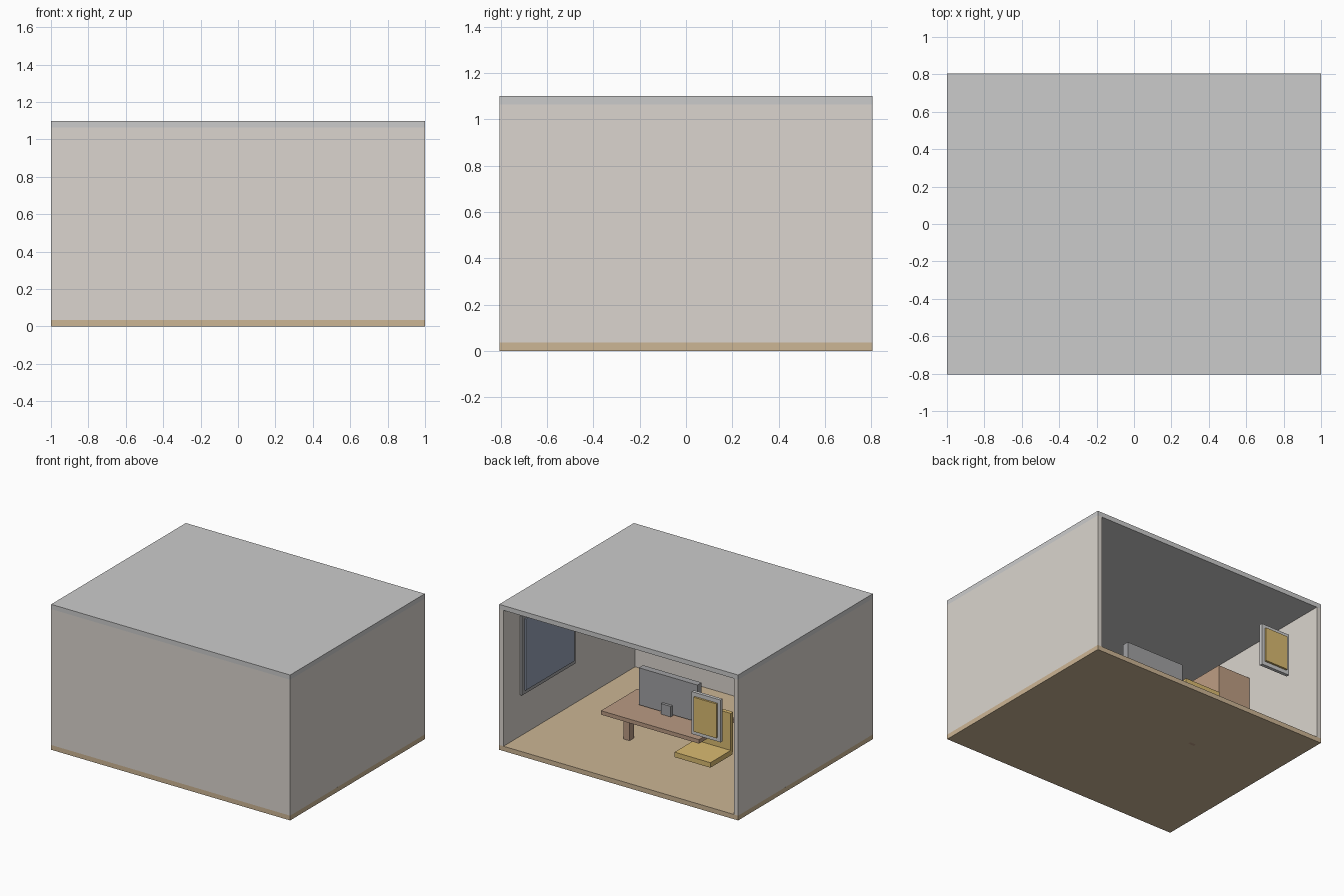
import bpy
import bmesh

if "Cube" in bpy.data.objects:
    bpy.data.objects.remove(bpy.data.objects["Cube"])


def material(name, rgb):
    # colours given as 0-255 display values, stored as linear
    m = bpy.data.materials.new(name)
    m.diffuse_color = [(c / 255) ** 2.2 for c in rgb] + [1]
    m.use_nodes = True
    m.node_tree.nodes["Principled BSDF"].inputs["Base Color"].default_value = m.diffuse_color
    return m


WALL = material("wall_paint", (218, 212, 205))
CEIL = material("ceiling_paint", (218, 218, 214))
FLOOR = material("floor_wood", (203, 180, 147))
WOOD = material("desk_wood", (184, 153, 130))
SHELF = material("cabinet_wood", (188, 156, 130))
YELLOW = material("yellow", (217, 186, 112))
GLASS = material("glass", (150, 160, 180))
GREY = material("grey", (160, 160, 162))
FRAME = material("frame", (205, 205, 203))


def box(name, x, y, z, mat):
    """Axis-aligned box from (min, max) ranges."""
    mesh = bpy.data.meshes.new(name)
    bm = bmesh.new()
    bmesh.ops.create_cube(bm, size=1)
    for v in bm.verts:
        v.co = [r[0] if c < 0 else r[1] for c, r in zip(v.co, (x, y, z))]
    bm.to_mesh(mesh)
    bm.free()
    mesh.materials.append(mat)
    ob = bpy.data.objects.new(name, mesh)
    bpy.context.collection.objects.link(ob)
    return ob


# Room shell, open at the back
W, D, H, T = 1.0, 0.805, 1.1, 0.036
box("floor", (-W, W), (-D, D), (0, T), FLOOR)
box("ceiling", (-W, W), (-D, D), (H - T, H), CEIL)
box("front_wall", (-W, W), (-D, -D + T), (T, H - T), WALL)
for side, name in ((-1, "left_wall"), (1, "right_wall")):
    box(name, sorted((side * W, side * (W - T))), (-D + T, D), (T, H - T), WALL)

# Window on the inside of the right wall
box("window_frame", (0.945, 0.97), (-0.03, 0.61), (0.35, 0.95), GREY)
box("window_glass", (0.935, 0.96), (0.0, 0.58), (0.38, 0.92), GLASS)

# Desk with one central leg at each end
box("desk_top", (-0.41, 0.41), (0.0, 0.43), (0.28, 0.31), WOOD)
for side, name in ((-1, "left_leg"), (1, "right_leg")):
    box("desk_" + name, sorted((side * 0.307, side * 0.357)),
        (0.186, 0.236), (0, 0.285), WOOD)

# Monitor and its stand
box("monitor", (-0.25, 0.24), (0.17, 0.22), (0.32, 0.60), GREY)
box("monitor_stand", (-0.04, 0.04), (0.18, 0.24), (0.305, 0.39), GREY)

# Chair
box("chair_seat", (-0.553, -0.253), (0.235, 0.498), (0.162, 0.20), YELLOW)
box("chair_back", (-0.553, -0.253), (0.225, 0.255), (0.18, 0.48), YELLOW)

# Tall cabinet along the left wall
box("cabinet", (-0.967, -0.69), (-0.335, 0.085), (0, 0.82), SHELF)

# Picture hanging in the open back side
box("picture_frame", (-0.79, -0.548), (0.69, 0.715), (0.50, 0.82), FRAME)
box("picture", (-0.765, -0.573), (0.70, 0.73), (0.53, 0.79), YELLOW)
